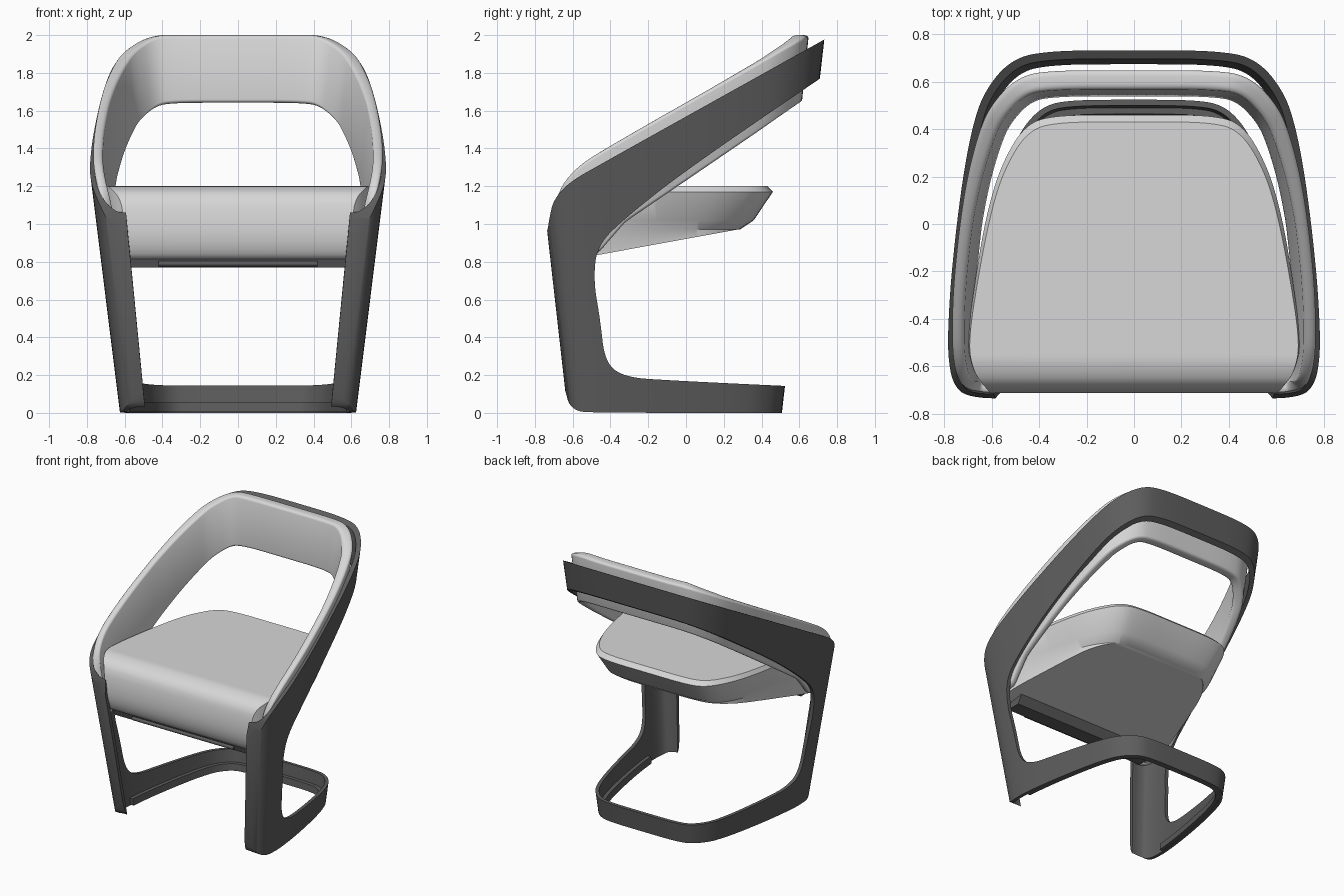
import bpy, bmesh, math
from mathutils import Vector

if "Cube" in bpy.data.objects:
    bpy.data.objects.remove(bpy.data.objects["Cube"])

CY = -0.06  # plan centre that the flared walls scale from


def material(name, v):
    m = bpy.data.materials.new(name)
    m.diffuse_color = (v, v, v, 1)
    m.use_nodes = True
    m.node_tree.nodes["Principled BSDF"].inputs["Base Color"].default_value = m.diffuse_color
    return m


LIGHT = material("light grey upholstery", 0.68)
DARK = material("dark grey shell", 0.11)


def make(name, verts, faces, mat):
    me = bpy.data.meshes.new(name)
    me.from_pydata([tuple(v) for v in verts], [], faces)
    bm = bmesh.new()
    bm.from_mesh(me)
    bmesh.ops.recalc_face_normals(bm, faces=bm.faces)
    bm.to_mesh(me)
    bm.free()
    ob = bpy.data.objects.new(name, me)
    bpy.context.collection.objects.link(ob)
    me.materials.append(mat)
    return ob


def activate(ob):
    bpy.ops.object.select_all(action='DESELECT')
    ob.select_set(True)
    bpy.context.view_layer.objects.active = ob


def smooth(ob, deg=35):
    activate(ob)
    bpy.ops.object.shade_smooth_by_angle(angle=math.radians(deg))


def chaikin(pts, n=3):
    """Round an open polyline, keeping its ends."""
    for _ in range(n):
        out = [pts[0]]
        for a, b in zip(pts, pts[1:]):
            out += [tuple(.75 * p + .25 * q for p, q in zip(a, b)),
                    tuple(.25 * p + .75 * q for p, q in zip(a, b))]
        pts = out + [pts[-1]]
    return pts


def full_plan(half):
    """Mirror a half plan (front to back centre) and round it."""
    return chaikin(half + [(-x, y) for x, y in reversed(half[:-1])])


def normals(pts):
    """Inward normals of an open plan curve."""
    res = []
    for i in range(len(pts)):
        a, b = Vector(pts[max(i - 1, 0)]), Vector(pts[min(i + 1, len(pts) - 1)])
        d = (b - a).normalized()
        res.append(Vector((-d.y, d.x)))
    return res


def flare(p, z):
    s = 1 + 0.2 * z
    return (p[0] * s, CY + (p[1] - CY) * s, z)


def loft(name, rings, mat, closed_path=False):
    """Skin closed section rings; cap both ends."""
    n = len(rings[0])
    verts = [v for r in rings for v in r]
    faces = [(i * n + j, i * n + (j + 1) % n, (i + 1) * n + (j + 1) % n, (i + 1) * n + j)
             for i in range(len(rings) - 1) for j in range(n)]
    faces += [tuple(range(n)), tuple(range(len(verts) - n, len(verts)))]
    return make(name, verts, faces, mat)


def wall(name, pts, t0, t1, z0, z1, mat):
    """Flared wall following a plan curve, between inward offsets t0 and t1."""
    rings = []
    for p, n in zip(pts, normals(pts)):
        o, i = Vector(p) + n * t0, Vector(p) + n * t1
        rings.append([flare(o, z0), flare(o, z1), flare(i, z1), flare(i, z0)])
    return loft(name, rings, mat)


def cut_to_profile(ob, profile):
    """Keep only what lies inside a side profile (y, z)."""
    cutter = loft("cutter", [[(x, y, z) for y, z in profile] for x in (-1.3, 1.3)], ob.data.materials[0])
    cutter.hide_render = True
    activate(ob)
    m = ob.modifiers.new("cut", 'BOOLEAN')
    m.operation, m.solver, m.object = 'INTERSECT', 'EXACT', cutter
    bpy.ops.object.modifier_apply(modifier=m.name)
    bpy.data.objects.remove(cutter)


def interp(tab, y):
    """Piecewise linear lookup, table ordered by rising y."""
    if y <= tab[0][0]:
        return tab[0][1]
    for (a, za), (b, zb) in zip(tab, tab[1:]):
        if y <= b:
            return za + (zb - za) * (y - a) / (b - a)
    return tab[-1][1] + (y - tab[-1][0]) * 0.56


# dark shell: flared wall trimmed to the C-shaped side profile
shell_plan = full_plan([(.49, -.626), (.54, -.624), (.592, -.605), (.62, -.55), (.626, -.46),
                        (.621, -.369), (.596, -.168), (.548, .098), (.505, .275), (.46, .39),
                        (.37, .485), (.25, .507), (0, .508)])
shell = wall("frame_shell", shell_plan, 0, .024, -.1, 2.2, DARK)
front = chaikin([(.9, 2.07), (-.457, 1.314), (-.62, 1.22), (-.70, 1.13), (-.722, 1.04),
                 (-.735, .95), (-.78, .86)])
foot = chaikin([(-.70, .3), (-.645, .14), (-.61, .01), (-.46, 0), (.9, 0)])
inner = chaikin([(.9, .125), (-.10, .172), (-.33, .19), (-.43, .27), (-.455, .5), (-.49, .70),
                 (-.47, .89), (-.30, 1.05), (.02, 1.30), (.9, 1.90)])
cut_to_profile(shell, front + foot + inner)
smooth(shell)

# ledge inside the base band
ledge_plan = [p for p in shell_plan if p[1] > -.42]
smooth(wall("base_ledge", ledge_plan, .02, .05, .005, .055, DARK))

# upholstered back and arms: rounded section swept along an inner plan
back_plan = full_plan([(.50, -.607), (.55, -.605), (.59, -.575), (.606, -.50), (.604, -.369),
                       (.582, -.168), (.534, .09), (.485, .25), (.44, .345), (.35, .43),
                       (.24, .447), (0, .447)])
top = chaikin([(-.722, .92), (-.71, 1.03), (-.68, 1.18), (-.59, 1.29), (-.457, 1.383), (.64, 2.0)])
low = [(-.7, .80), (-.46, .85), (-.32, 1.01), (.61, 1.64)]


def height(tab, p):
    z = 1.2
    for _ in range(12):
        z = interp(tab, flare(p, z)[1])
    return min(z, 2.0)


rings = []
for p, n in zip(back_plan, normals(back_plan)):
    t = .04 + .04 * max(0, p[1])
    zt, zb = height(top, p), height(low, p)
    r = .018
    ring = []
    for cx, cz, a0 in ((r, zt - r, 90), (r, zb + r, 180), (t - r, zb + r, 270), (t - r, zt - r, 0)):
        for k in range(5):
            a = math.radians(a0 + 90 * k / 4)
            ring.append(flare(Vector(p) + n * (cx + r * math.cos(a)), cz + r * math.sin(a)))
    rings.append(ring)
smooth(loft("back_and_arms", rings, LIGHT), 50)

# seat: lofted cushion with a rolled front edge
seat_plan = full_plan([(.56, -.75), (.62, -.70), (.68, -.62), (.705, -.5), (.665, -.2), (.62, .05),
                       (.56, .25), (.46, .42), (.33, .46), (0, .46)])
rings = []
for z, sx, sy in ((1.2, .975, .935), (1.17, 1, 1), (1.02, .92, .78), (.97, .86, .62), (.70, .84, .58)):
    ring = []
    for x, y in seat_plan:
        k = min(1, max(0, (y + .7) / .7))
        ring.append((x * (1 + (sx - 1) * k), y * (sy if y > 0 else 1), z))
    rings.append(ring)
seat = loft("seat", rings, LIGHT)
roll = chaikin([(-.46, 1.21), (-.50, 1.2), (-.60, 1.2), (-.69, 1.15), (-.715, 1.02),
                (-.71, .90), (-.67, .81), (-.60, .815), (-.5, .83)])
cut_to_profile(seat, roll + [(.28, .972), (.7, .972), (.7, 1.3), (-.46, 1.3)])
smooth(seat)

# dark rail under the seat front, with a rounded bar on its face
rail = [(-.655, .83), (-.635, .77), (-.53, .77), (-.49, .84)]
loft("seat_rail", [[(x, y, z) for y, z in rail] for x in (-.58, .58)], DARK)
bar = [(-.645 + .014 * math.cos(a * math.pi / 6), .79 + .014 * math.sin(a * math.pi / 6)) for a in range(12)]
smooth(loft("rail_bar", [[(x, y, z) for y, z in bar] for x in (-.42, .42)], DARK))
